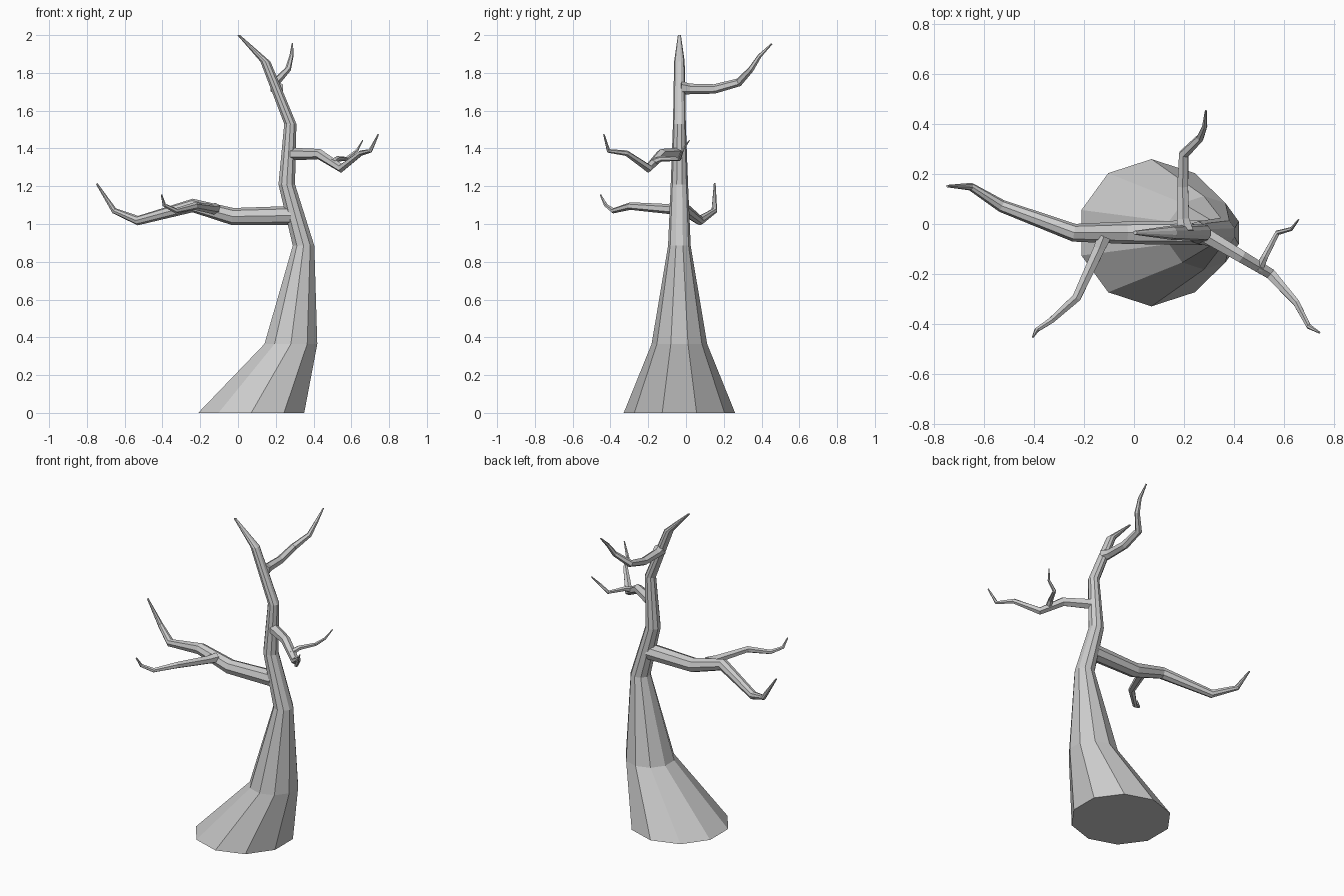
import bpy, bmesh, math
from mathutils import Vector


def tube(name, points, sides, level=False):
    """Flat-shaded tapering tube; points are (x, y, z, radius)."""
    bm = bmesh.new()
    pos = [Vector(p[:3]) for p in points]
    dirs = [(b - a).normalized() for a, b in zip(pos, pos[1:])]
    u = None
    rings = []
    for i, p in enumerate(pos):
        # ring plane bisects the neighbouring segments
        t = (dirs[max(i - 1, 0)] + dirs[min(i, len(dirs) - 1)]).normalized()
        if level:
            t, u = Vector((0, 0, 1)), Vector((0, 1, 0))
        if u is None:
            u = Vector((0, 0, 1))
        u = (u - t * u.dot(t)).normalized()
        v = t.cross(u)
        ring = []
        for k in range(sides):
            a = 2 * math.pi * k / sides
            ring.append(bm.verts.new(p + points[i][3] * (u * math.cos(a) + v * math.sin(a))))
        rings.append(ring)
    for r0, r1 in zip(rings, rings[1:]):
        for k in range(sides):
            n = (k + 1) % sides
            bm.faces.new((r0[k], r0[n], r1[n], r1[k]))
    bm.faces.new(rings[0][::-1])
    bm.faces.new(rings[-1])
    bmesh.ops.recalc_face_normals(bm, faces=bm.faces)
    me = bpy.data.meshes.new(name)
    bm.to_mesh(me)
    bm.free()
    ob = bpy.data.objects.new(name, me)
    bpy.context.collection.objects.link(ob)
    return ob


# Leaning trunk with a flared foot
tube("trunk", [
    (0.07, -0.035, 0, 0.295), (0.28, -0.035, 0.365, 0.147),
    (0.347, -0.035, 0.885, 0.060), (0.258, -0.035, 1.21, 0.046),
    (0.277, -0.035, 1.53, 0.034), (0.145, -0.035, 1.86, 0.028),
    (0.004, -0.035, 2.0, 0.008)], 10, level=True)

# Left limb and its twig
tube("left_branch", [
    (0.28, -0.035, 1.045, 0.050), (-0.03, -0.035, 1.04, 0.045),
    (-0.24, -0.035, 1.098, 0.036), (-0.53, 0.072, 1.018, 0.025),
    (-0.655, 0.150, 1.07, 0.016), (-0.748, 0.152, 1.214, 0.005)], 8)
tube("left_twig", [
    (-0.12, -0.05, 1.08, 0.032), (-0.14, -0.10, 1.08, 0.026),
    (-0.23, -0.295, 1.095, 0.020), (-0.33, -0.385, 1.07, 0.014),
    (-0.39, -0.425, 1.10, 0.010), (-0.405, -0.453, 1.155, 0.004)], 6)

# Right limb and its twig
tube("right_branch", [
    (0.27, -0.035, 1.37, 0.034), (0.43, -0.13, 1.37, 0.028),
    (0.547, -0.20, 1.295, 0.024), (0.65, -0.315, 1.375, 0.015),
    (0.70, -0.41, 1.387, 0.011), (0.743, -0.435, 1.475, 0.004)], 6)
tube("right_twig", [
    (0.50, -0.18, 1.325, 0.020), (0.525, -0.13, 1.345, 0.015),
    (0.575, -0.035, 1.345, 0.011), (0.63, -0.02, 1.39, 0.008),
    (0.66, 0.018, 1.443, 0.003)], 6)

# Upper limb reaching backwards
tube("back_branch", [
    (0.205, -0.03, 1.72, 0.038), (0.197, 0.02, 1.715, 0.028),
    (0.195, 0.15, 1.715, 0.025), (0.20, 0.28, 1.75, 0.022),
    (0.265, 0.345, 1.82, 0.016), (0.283, 0.39, 1.89, 0.011),
    (0.288, 0.455, 1.955, 0.004)], 6)
